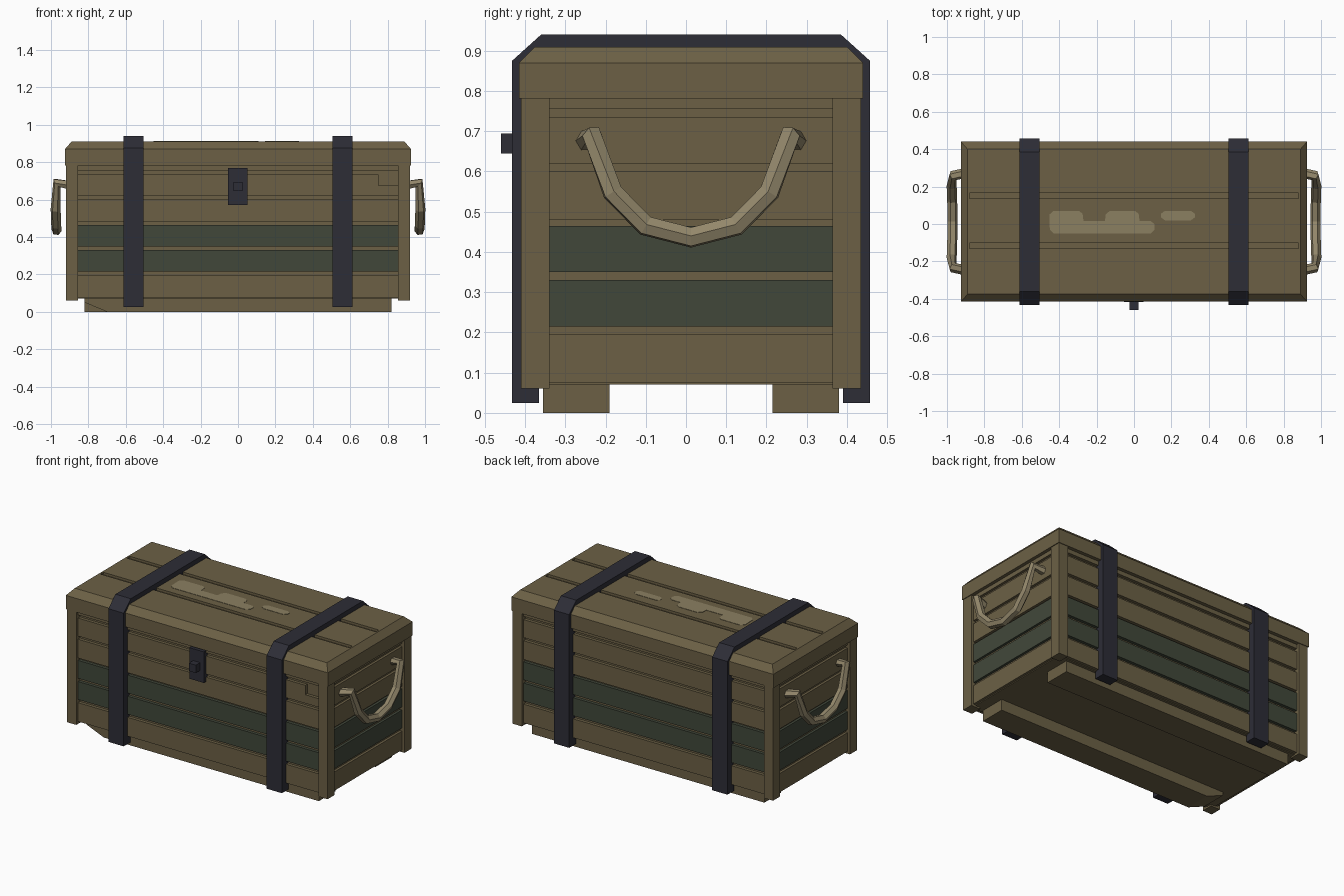
import bpy, bmesh
from mathutils import Vector

cube = bpy.data.objects.get("Cube")
if cube:
    bpy.data.objects.remove(cube, do_unlink=True)


def material(name, rgb):
    m = bpy.data.materials.new(name)
    m.use_nodes = True
    m.diffuse_color = (*rgb, 1)
    m.node_tree.nodes["Principled BSDF"].inputs["Base Color"].default_value = (*rgb, 1)
    return m


wood = material("brown wood", (0.15, 0.118, 0.06))
green = material("green paint", (0.053, 0.064, 0.042))
metal = material("dark metal", (0.026, 0.026, 0.037))
rope = material("tan rope", (0.30, 0.25, 0.15))
mark = material("worn pale paint", (0.26, 0.215, 0.12))


def finish(name, bm, mat):
    bmesh.ops.recalc_face_normals(bm, faces=bm.faces[:])
    me = bpy.data.meshes.new(name)
    bm.to_mesh(me)
    bm.free()
    me.materials.append(mat)
    ob = bpy.data.objects.new(name, me)
    bpy.context.collection.objects.link(ob)
    return ob


def prism(name, pts, axis, a, b, mat):
    """Extrude a 2D outline along an axis from a to b."""
    place = {"x": lambda u, v: (a, u, v), "y": lambda u, v: (u, a, v), "z": lambda u, v: (u, v, a)}[axis]
    step = Vector([(b - a) * (axis == k) for k in "xyz"])
    bm = bmesh.new()
    face = bm.faces.new([bm.verts.new(place(*p)) for p in pts])
    new = bmesh.ops.extrude_face_region(bm, geom=[face], use_keep_orig=True)["geom"]
    bmesh.ops.translate(bm, vec=step, verts=[g for g in new if isinstance(g, bmesh.types.BMVert)])
    return finish(name, bm, mat)


def taper(name, low, high, z0, z1, mat):
    """Solid between two rectangles given as (x0, x1, y0, y1)."""
    bm = bmesh.new()
    for (xa, xb, ya, yb), z in ((low, z0), (high, z1)):
        for x, y in ((xa, ya), (xb, ya), (xb, yb), (xa, yb)):
            bm.verts.new((x, y, z))
    bmesh.ops.convex_hull(bm, input=bm.verts[:])
    bmesh.ops.dissolve_limit(bm, angle_limit=0.01, verts=bm.verts[:], edges=bm.edges[:])
    return finish(name, bm, mat)


def box(name, x0, x1, y0, y1, z0, z1, mat=wood):
    return taper(name, (x0, x1, y0, y1), (x0, x1, y0, y1), z0, z1, mat)


MID = 0.0125          # centre of the chest in y
SIDES = ((-1, "right"), (1, "left"))
ENDS = ((-1, "front"), (1, "back"))

# Inner body, visible in the grooves
box("body_core", -0.888, 0.888, MID - 0.385, MID + 0.385, 0.07, 0.79)

# Corner posts
for sx, side in SIDES:
    for sy, end in ENDS:
        xs = sorted((sx * 0.855, sx * 0.92))
        ys = sorted((MID + sy * 0.352, MID + sy * 0.423))
        box(f"{end}_{side}_post", *xs, *ys, 0.06, 0.785)

# Wall planks; the second and third rows are painted
rows = ((0.075, 0.195), (0.215, 0.33), (0.35, 0.465), (0.48, 0.60), (0.62, 0.735), (0.755, 0.785))
for i, (z0, z1) in enumerate(rows):
    mat = green if i in (1, 2) else wood
    for sy, end in ENDS:
        ys = sorted((MID + sy * 0.36, MID + sy * 0.405))
        if end == "front" and i == 4:      # broken corner
            box("front_plank_broken", -0.86, 0.75, *ys, z0, z1, mat)
            box("front_plank_stub", 0.75, 0.86, *ys, z0, 0.675, mat)
        else:
            box(f"{end}_plank_{i + 1}", -0.86, 0.86, *ys, z0, z1, mat)
    for sx, side in SIDES:
        xs = sorted((sx * 0.86, sx * 0.904))
        box(f"{side}_plank_{i + 1}", *xs, MID - 0.355, MID + 0.355, z0, z1, mat)

# Lid: rim, groove floor, three chamfered boards and sloped end strips
Y0, Y1, T0, T1 = -0.415, 0.44, -0.375, 0.40
box("lid_rim", -0.925, 0.925, Y0, Y1, 0.782, 0.87)
box("lid_floor", -0.888, 0.888, T0, T1, 0.86, 0.895)
boards = ((Y0, -0.132, T0, -0.132), (-0.102, 0.135, -0.102, 0.135), (0.165, Y1, 0.165, T1))
for i, (a, b, c, d) in enumerate(boards):
    taper(f"lid_board_{i + 1}", (-0.925, 0.925, a, b), (-0.89, 0.89, c, d), 0.87, 0.91, wood)
for sx, side in SIDES:
    low = (*sorted((sx * 0.88, sx * 0.925)), -0.14, 0.17)
    high = (*sorted((sx * 0.88, sx * 0.89)), -0.14, 0.17)
    taper(f"lid_{side}_end", low, high, 0.87, 0.91, wood)

# Runners; the front one has a broken end
prism("front_runner", [(-0.82, 0.05), (-0.70, 0), (0.82, 0), (0.82, 0.072), (-0.82, 0.072)],
      "y", -0.355, -0.19, wood)
box("back_runner", -0.82, 0.82, 0.215, 0.38, 0, 0.072)

# Metal straps wrapped over lid and walls
half = [(0.378, 0.88), (0.378, 0.025), (0.445, 0.025), (0.445, 0.875), (0.373, 0.94)]
outline = [(MID + y, z) for y, z in half] + [(MID - y, z) for y, z in reversed(half)]
for sx, side in SIDES:
    prism(f"{side}_strap", outline, "x", sx * 0.505, sx * 0.613, metal)

# Latch
box("latch_plate", -0.053, 0.05, -0.416, -0.38, 0.572, 0.77, metal)
box("latch_knob", -0.025, 0.024, -0.46, -0.41, 0.645, 0.695, metal)

# Rope handles: six-sided sweep
arc = [(0.262, 0.675, 0.89), (0.246, 0.69, 0.968), (0.195, 0.548, 0.975), (0.113, 0.465, 0.972)]
path = [(x, MID - y, z) for y, z, x in arc] + [(0.97, MID, 0.436)]
path += [(x, MID + y, z) for y, z, x in reversed(arc)]
for sx, side in SIDES:
    cu = bpy.data.curves.new(f"{side}_handle_path", "CURVE")
    cu.dimensions = "3D"
    cu.bevel_depth = 0.027
    cu.bevel_resolution = 1
    cu.use_fill_caps = True
    sp = cu.splines.new("POLY")
    sp.points.add(len(path) - 1)
    for p, (x, y, z) in zip(sp.points, path):
        p.co = (sx * x, y, z, 1)
    sp.use_smooth = False
    tmp = bpy.data.objects.new("handle_curve", cu)
    bpy.context.collection.objects.link(tmp)
    bpy.context.view_layer.update()
    bm = bmesh.new()
    bm.from_mesh(bpy.data.meshes.new_from_object(tmp.evaluated_get(bpy.context.evaluated_depsgraph_get())))
    bpy.data.objects.remove(tmp, do_unlink=True)
    for f in bm.faces:
        f.smooth = False
        f.material_index = 0
    finish(f"{side}_handle", bm, rope)

# Worn paint patches on the lid
large = [(-0.43, -0.05), (0.09, -0.05), (0.11, -0.03), (0.11, 0.0), (0.09, 0.015), (0.03, 0.015),
         (0.025, 0.055), (0.005, 0.07), (-0.13, 0.07), (-0.152, 0.05), (-0.155, 0.015), (-0.27, 0.015),
         (-0.275, 0.055), (-0.295, 0.07), (-0.43, 0.07), (-0.453, 0.05), (-0.45, -0.03)]
small = [(0.165, 0.02), (0.305, 0.02), (0.325, 0.035), (0.325, 0.055), (0.305, 0.07),
         (0.165, 0.07), (0.145, 0.055), (0.145, 0.035)]
prism("large_paint_patch", large, "z", 0.907, 0.912, mark)
prism("small_paint_patch", small, "z", 0.907, 0.912, mark)
